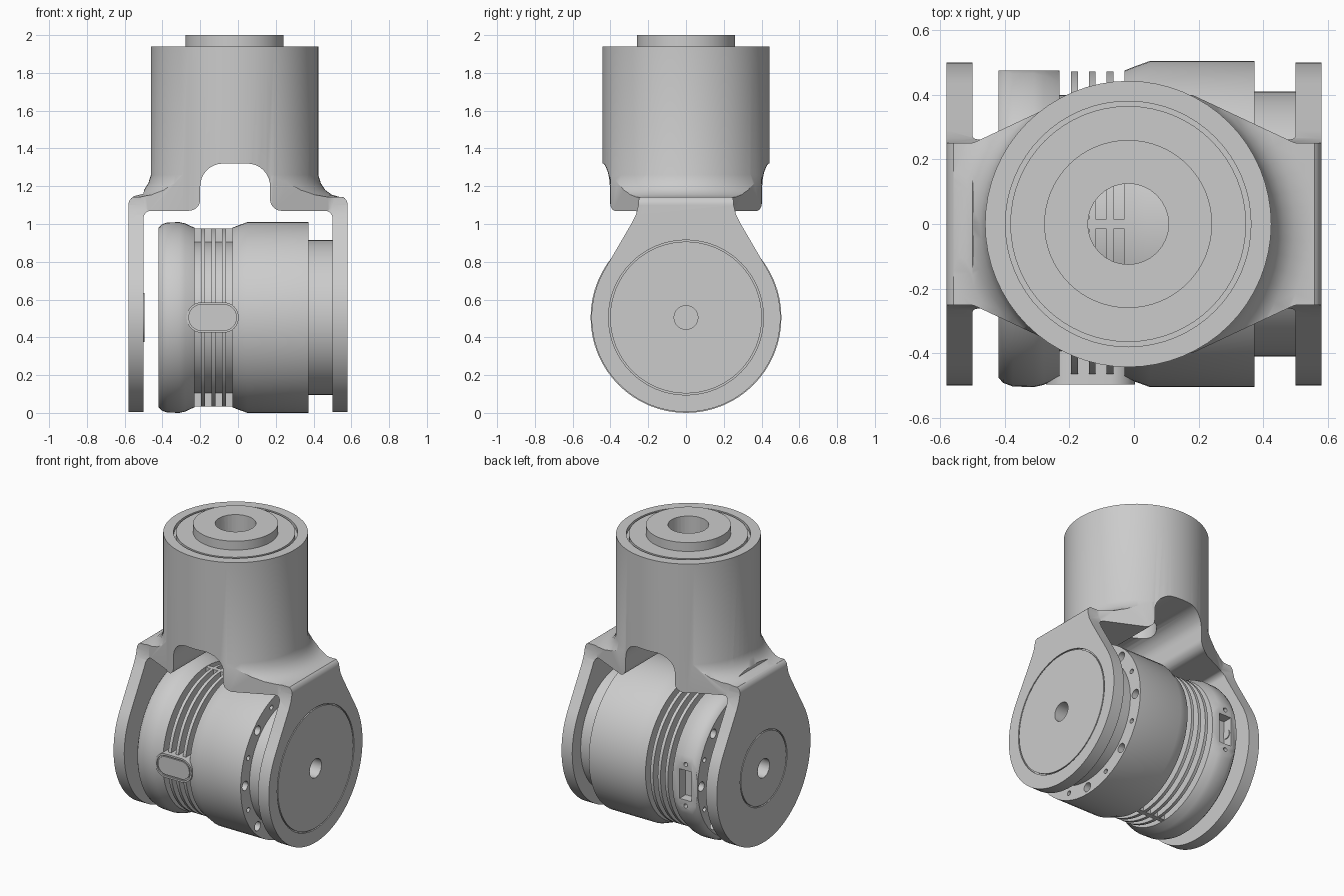
import bpy, bmesh, math
from mathutils import Matrix, Vector

cube = bpy.data.objects.get("Cube")
if cube:
    bpy.data.objects.remove(cube, do_unlink=True)

grey = bpy.data.materials.new("plain grey")
grey.use_nodes = True
GREY = (0.6, 0.6, 0.6, 1)
grey.diffuse_color = GREY
grey.node_tree.nodes["Principled BSDF"].inputs["Base Color"].default_value = GREY

CX = -0.018          # column axis
CZ = 0.505           # joint axis height
AXES = {"X": Matrix.Rotation(math.pi / 2, 4, "Y"),
        "Y": Matrix.Rotation(-math.pi / 2, 4, "X"),
        "Z": Matrix.Identity(4)}


def finish(name, bm):
    bmesh.ops.remove_doubles(bm, verts=bm.verts, dist=1e-5)
    bmesh.ops.recalc_face_normals(bm, faces=bm.faces)
    mesh = bpy.data.meshes.new(name)
    bm.to_mesh(mesh)
    bm.free()
    mesh.materials.append(grey)
    obj = bpy.data.objects.new(name, mesh)
    bpy.context.collection.objects.link(obj)
    return obj


def lathe(name, profile, axis="Z", at=(0, 0, 0), segs=64):
    """Revolve (radius, along) points about an axis."""
    bm = bmesh.new()
    verts = [bm.verts.new((r, 0, h)) for r, h in profile]
    edges = [bm.edges.new(p) for p in zip(verts, verts[1:])]
    if profile[0][0] > 0:
        edges.append(bm.edges.new((verts[-1], verts[0])))
    bmesh.ops.spin(bm, geom=verts + edges, cent=(0, 0, 0), axis=(0, 0, 1),
                   angle=math.tau, steps=segs)
    bmesh.ops.transform(bm, matrix=Matrix.Translation(at) @ AXES[axis], verts=bm.verts)
    return finish(name, bm)


def rod(name, r, a, b, axis, at, segs=32):
    return lathe(name, [(0, a), (r, a), (r, b), (0, b)], axis, at, segs)


def prism(name, pts, axis, a, b):
    """Extrude a flat outline from a to b along an axis."""
    place = {"X": lambda p: (a, p[0], p[1]),
             "Y": lambda p: (p[0], a, p[1]),
             "Z": lambda p: (p[0], p[1], a)}[axis]
    bm = bmesh.new()
    face = bm.faces.new([bm.verts.new(place(p)) for p in pts])
    ext = bmesh.ops.extrude_face_region(bm, geom=[face])
    move = Vector([(b - a) * (axis == k) for k in "XYZ"])
    bmesh.ops.translate(bm, vec=move,
                        verts=[v for v in ext["geom"] if isinstance(v, bmesh.types.BMVert)])
    return finish(name, bm)


def box(name, x0, x1, y0, y1, z0, z1):
    return prism(name, [(x0, z0), (x1, z0), (x1, z1), (x0, z1)], "Y", y0, y1)


def rounded(corners, steps=8):
    """Outline with a true arc at each (x, y, radius) corner."""
    out = []
    for i, (x, y, r) in enumerate(corners):
        p = Vector((x, y))
        if r == 0:
            out.append(p)
            continue
        d0 = (Vector(corners[i - 1][:2]) - p).normalized()
        d1 = (Vector(corners[(i + 1) % len(corners)][:2]) - p).normalized()
        half = d0.angle(d1) / 2
        mid = p + (d0 + d1).normalized() * r / math.sin(half)
        s = p + d0 * r / math.tan(half) - mid
        e = p + d1 * r / math.tan(half) - mid
        turn = math.atan2(s.x * e.y - s.y * e.x, s.dot(e))
        for k in range(steps + 1):
            out.append(mid + Matrix.Rotation(turn * k / steps, 2) @ s)
    return out


def boolean(obj, other, op="DIFFERENCE"):
    mod = obj.modifiers.new("cut", "BOOLEAN")
    mod.operation, mod.object, mod.solver = op, other, "EXACT"
    bpy.context.view_layer.objects.active = obj
    bpy.ops.object.modifier_apply(modifier=mod.name)
    bpy.data.objects.remove(other, do_unlink=True)


def join(objs):
    bpy.ops.object.select_all(action="DESELECT")
    for o in objs:
        o.select_set(True)
    bpy.context.view_layer.objects.active = objs[0]
    bpy.ops.object.join()
    return objs[0]


def mirror(half):
    return half + [(-p[0], *p[1:]) for p in reversed(half)]


# Yoke: column with boss, flared shoulder and teardrop arms
yoke = lathe("yoke", [(0, 1.0), (.443, 1.0), (.443, 1.94), (.38, 1.94), (.38, 1.915),
                      (.365, 1.915), (.365, 1.94), (.26, 1.94), (.26, 2), (0, 2)],
             at=(CX, 0, 0))
shoulder = lathe("shoulder", [(0, .99), (.9, .99), (.9, 1.14), (.56, 1.142), (.515, 1.155),
                              (.48, 1.18), (.457, 1.215), (.44, 1.27), (0, 1.27)],
                 at=(CX, 0, 0))
plan = mirror([(.7, -.25, 0), (.5, -.25, .06), (.18, -.4, 0)])
plan += [(-x, -y, r) for x, y, r in plan]
boolean(shoulder, prism("plan", rounded(plan), "Z", .9, 1.4), "INTERSECT")
boolean(yoke, shoulder, "UNION")

arc = [(.5 * math.sin(math.pi * k / 48), CZ - .5 * math.cos(math.pi * k / 48))
       for k in range(33)]
neck = [(.29, 1.0), (.265, 1.05), (.252, 1.1), (.25, 1.13)]
teardrop = arc + neck + [(-y, z) for y, z in reversed(arc[1:] + neck)]
boolean(yoke, prism("teardrop", teardrop, "X", -.65, .65), "UNION")

outline = mirror([(-.58, -.1, 0), (-.58, 1.14, .05), (-.5, 1.16, 0), (-.47, 1.4, 0), (-.47, 2.1, 0)])
boolean(yoke, prism("outline", rounded(outline), "Y", -.8, .8), "INTERSECT")
opening = [(-.5, -.2, 0), (-.5, 1.07, .04), (-.2, 1.07, .06), (-.2, 1.32, .12),
           (.17, 1.32, .12), (.17, 1.07, .06), (.5, 1.07, .04), (.5, -.2, 0)]
boolean(yoke, prism("opening", rounded(opening), "Y", -.9, .9))
boolean(yoke, rod("column_bore", .125, 1.2, 2.1, "Z", (CX, 0, 0)))

# Thin round grooves and pivot holes on the arms
hub = rod("pivot_hub", .13, -.52, -.494, "X", (0, 0, CZ))
boolean(yoke, hub, "UNION")
for side, r in ((1, .41), (-1, .25)):
    a, b = side * .57, side * .6
    boolean(yoke, lathe("arm_groove", [(r - .008, a), (r, a), (r, b), (r - .008, b)],
                        "X", (0, 0, CZ)))
    boolean(yoke, rod("pivot_hole", .063, side * .45, side * .65, "X", (0, 0, CZ)))

# Motor drum with cooling fins
profile = [(0, -.42), (.475, -.42), (.492, -.405), (.503, -.375), (.505, -.31), (.498, -.28),
           (.475, -.23)]
for fin in (-.195, -.14, -.085):
    profile += [(.4, profile[-1][1]), (.4, fin), (.472, fin), (.472, fin + .021)]
profile += [(.4, profile[-1][1]), (.4, -.03), (.475, -.03), (.487, 0), (.505, .05),
            (.505, .373), (.41, .373), (.41, .51), (0, .51)]
motor = lathe("motor_drum", profile, "X", (0, 0, CZ))

# Flat with connector socket and two screws at the back
boolean(motor, box("flat", -.5, -.23, .475, .6, 0, 1))
cuts = [box("socket", -.375, -.285, .41, .6, CZ - .1, CZ + .1)]
for s in (-1, 1):
    cuts.append(rod("socket_screw", .014, .44, .6, "Y", (-.33, 0, CZ + s * .14), 16))

# Alternating bolt holes in both end faces, and the shaft hole
for a, b, ring in ((.32, .42, .457), (-.46, -.37, .435)):
    for k in range(16):
        t = math.tau * k / 16
        cuts.append(rod("bolt_hole", .016 if k % 2 else .031, a, b, "X",
                        (0, ring * math.cos(t), CZ + ring * math.sin(t)), 16))
cuts.append(rod("shaft_hole", .063, .35, .6, "X", (0, 0, CZ)))
boolean(motor, join(cuts))


# Front cover: capsule with recessed panel
def capsule(name, grow, y0, y1):
    x0, x1, h = -.272 + grow, .003 - grow, .08 - grow
    pts = [(x, CZ + z, h * .97) for x, z in ((x0, -h), (x1, -h), (x1, h), (x0, h))]
    return prism(name, rounded(pts), "Y", y0, y1)


cover = capsule("front_cover", 0, -.497, -.36)
boolean(cover, capsule("recess", .012, -.6, -.488))
panel = capsule("cover_panel", .02, -.495, -.4)

# Bars tying the fins together at top and bottom
parts = [yoke, motor, cover, panel]
for label, z in (("top", .425), ("bottom", -.425)):
    parts.append(box(label + "_fin_bar", -.235, -.025, -.015, .015,
                     CZ + z - .047, CZ + z + .047))

bpy.ops.object.select_all(action="DESELECT")
for o in parts:
    o.select_set(True)
bpy.context.view_layer.objects.active = yoke
bpy.ops.object.shade_smooth_by_angle(angle=math.radians(30))
